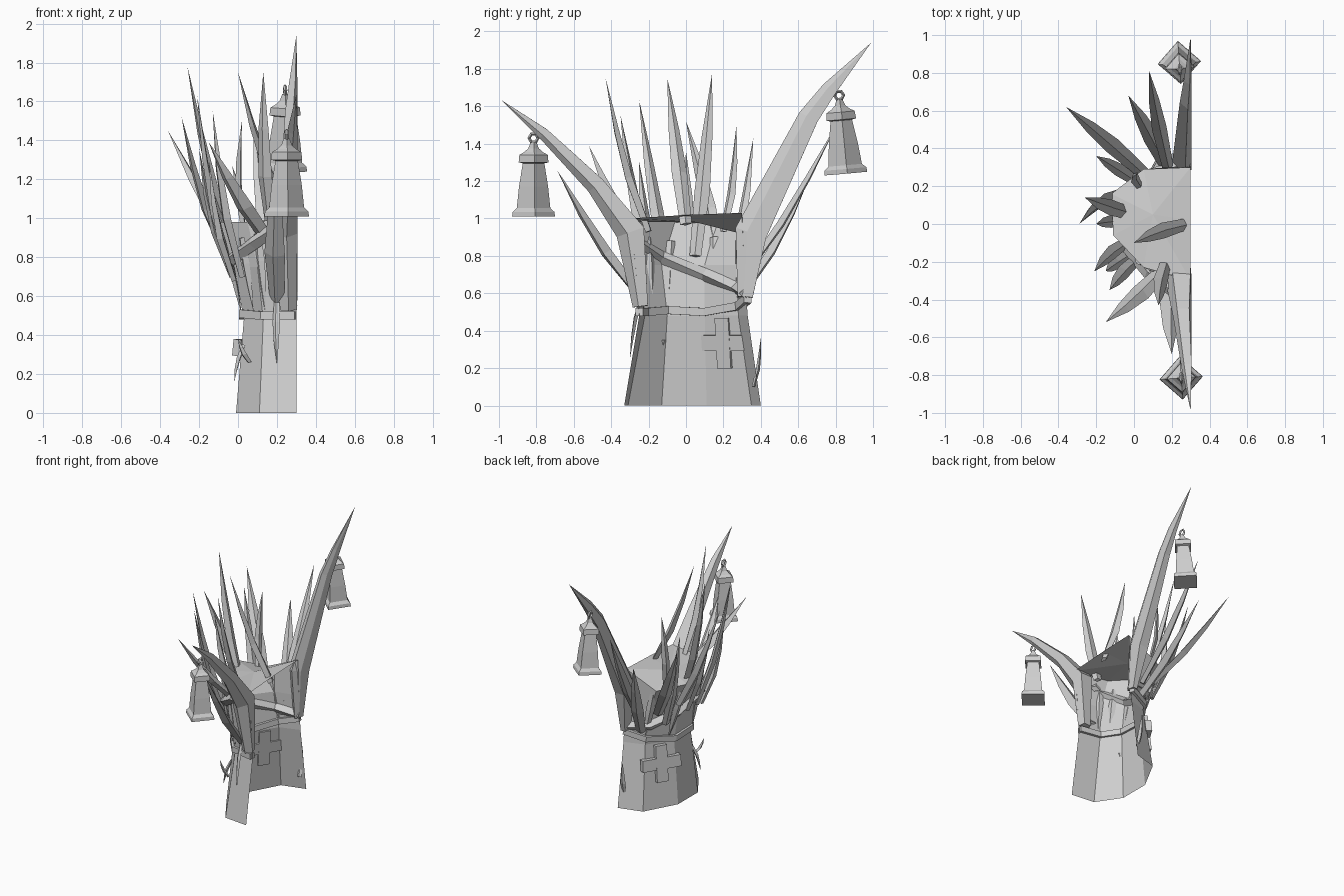
import bpy, bmesh, math
from mathutils import Vector, Matrix

cube = bpy.data.objects.get("Cube")
if cube:
    bpy.data.objects.remove(cube, do_unlink=True)

bark = bpy.data.materials.new("pale_grey")
bark.use_nodes = True
bark.diffuse_color = (0.62, 0.62, 0.62, 1)
bark.node_tree.nodes["Principled BSDF"].inputs["Base Color"].default_value = (0.62, 0.62, 0.62, 1)

CUT = 0.305  # the trunk is sliced open along this plane


def add_object(name, bm):
    bmesh.ops.recalc_face_normals(bm, faces=bm.faces)
    mesh = bpy.data.meshes.new(name)
    bm.to_mesh(mesh)
    bm.free()
    mesh.materials.append(bark)
    obj = bpy.data.objects.new(name, mesh)
    bpy.context.collection.objects.link(obj)
    return obj


def tube(name, path, radii, sides=4, flat=1.0, out=None, clamp=False, turn=0.0):
    """Faceted limb swept along a path; radius 0 makes a point."""
    bm = bmesh.new()
    pts = [Vector(p) for p in path]
    rings = []
    for i, p in enumerate(pts):
        d = (pts[min(i + 1, len(pts) - 1)] - pts[max(i - 1, 0)]).normalized()
        o = Vector(out) if out else Vector((p.x - 0.3, p.y, 0.0))
        side = d.cross(o).normalized()
        up = side.cross(d)
        ring = []
        for k in range(sides if radii[i] else 1):
            a = turn + math.tau * k / sides
            v = p + radii[i] * (side * math.cos(a) + up * math.sin(a) * flat)
            if clamp:
                v.x = min(v.x, CUT)
            ring.append(bm.verts.new(v))
        rings.append(ring)
    for a, b in zip(rings, rings[1:]):
        for k in range(sides):
            j = (k + 1) % sides
            if len(b) == 1:
                bm.faces.new((a[k], a[j], b[0]))
            else:
                bm.faces.new((a[k], a[j], b[j], b[k]))
    for end in (rings[0], rings[-1]):
        if len(end) > 2:
            bm.faces.new(end)
    return add_object(name, bm)


# Hollow half trunk with a dipping lid, open on the cut side
outline = {
    0.0: [(.3, .4), (.12, .35), (-.01, .11), (-.01, -.13), (.11, -.31), (.3, -.33)],
    0.48: [(.3, .33), (.15, .28), (.03, .1), (.03, -.1), (.13, -.22), (.3, -.25)],
    0.75: [(.3, .31), (.12, .27), (-.01, .1), (-.02, -.13), (.1, -.25), (.3, -.27)],
    1.0: [(.3, .3), (.05, .29), (-.12, .16), (-.11, -.06), (.05, -.23), (.3, -.3)],
}
bm = bmesh.new()
levels = [[bm.verts.new((x, y, z)) for x, y in ring] for z, ring in outline.items()]
for low, high in zip(levels, levels[1:]):
    for k in range(5):
        bm.faces.new((low[k], low[k + 1], high[k + 1], high[k]))
for vert, height in zip(levels[-1], (1.03, .92, .97, .98, .98, 1.0)):
    vert.co.z = height
top = levels[-1] + [bm.verts.new((0.3, 0.02, 1.02))]
hub = bm.verts.new((0.1, 0.05, 0.98))
for k in range(len(top)):
    bm.faces.new((top[k], top[(k + 1) % len(top)], hub))
add_object("trunk", bm)

# Vines round the waist and across the hollow
waist = [(x - .005, y, z) for (x, y), z in zip(outline[0.48], (.57, .53, .5, .51, .5, .5))]
tube("waist_vine", waist, [.03] * 6, 4, clamp=True, turn=math.pi / 4)
tube("slanting_vine",
     [(.3, .32, .6), (.12, .27, .63), (-.0, .1, .7), (-.03, -.13, .79), (.08, -.26, .87), (.22, -.36, .97)],
     [.035] * 6, 4, clamp=True)

# Two great branches that carry the lanterns
tube("tall_branch",
     [(.29, .32, .58), (.27, .355, .92), (.285, .66, 1.54), (.295, .77, 1.69), (.3, .99, 1.94)],
     [.045, .095, .06, .045, 0], 5, flat=.75, out=(-1, 0, 0), clamp=True)
tube("low_branch",
     [(.26, -.24, .53), (.25, -.29, .93), (.26, -.48, 1.18), (.285, -.76, 1.455), (.3, -.99, 1.635)],
     [.045, .085, .055, .034, 0], 5, out=(-1, 0, 0), clamp=True)


# Sharp blades: base, tip, half width
def blade(name, base, tip, width, sag=0.03):
    b, t = Vector(base), Vector(tip)
    outward = Vector((b.x - 0.3, b.y, 0)).normalized()
    path = [b, b.lerp(t, .35) + outward * sag, b.lerp(t, .65) + outward * sag * .8, t]
    tube(name, path, [width * .75, width, width * .7, 0], 4, flat=0.55)


blades = [
    ((.05, .27, .74), (-.36, .62, 1.45), .045),
    ((.18, .3, .68), (.08, .81, 1.51), .04),
    ((.18, .29, .58), (-.03, .68, 1.27), .045),
    ((.02, .22, .65), (-.2, .36, 1.43), .035),
    ((.03, .2, .93), (.02, .27, 1.5), .028),
    ((-.06, .17, .8), (-.29, .0, 1.52), .04),
    ((.0, .05, .8), (-.26, .14, 1.78), .042),
    ((-.03, .02, .7), (-.2, .0, 1.36), .035),
    ((.28, .0, .97), (.0, -.1, 1.75), .042),
    ((-.03, -.09, .7), (-.21, -.25, 1.63), .038),
    ((.02, -.18, .7), (-.13, -.35, 1.55), .038),
    ((.16, -.24, .88), (-.15, -.52, 1.39), .05),
    ((.17, -.2, .93), (.13, -.43, 1.75), .04),
    ((.2, -.24, .58), (.2, -.69, 1.26), .055),
    ((-.02, -.16, .68), (-.15, -.25, 1.3), .035),
]
for n, (base, tip, width) in enumerate(blades):
    blade(f"blade_{n + 1}", base, tip, width)

# Slim roots running down the outside, joined to the blades
roots = [((-.06, -.08, .88), (.02, -.1, .5)), ((.02, -.2, .9), (.08, -.18, .52)),
         ((.1, -.26, .92), (.14, -.23, .52)), ((-.07, .15, .9), (.05, .15, .5)),
         ((.08, .28, .9), (.16, .28, .5))]
for n, (base, tip) in enumerate(roots):
    blade(f"root_{n + 1}", base, tip, .03, 0.0)

# Small thorns on the lower trunk
thorns = [((.2, -.24, .58), (.2, -.3, .25)), ((.27, .36, .1), (.26, .4, .36)),
          ((.06, -.2, .26), (.0, -.22, .38)), ((.03, -.12, .35), (-.02, -.15, .16))]
for n, (base, tip) in enumerate(thorns):
    blade(f"thorn_{n + 1}", base, tip, .02, 0.01)

# Raised cross on the trunk wall
bm = bmesh.new()
for size in ((.29, .045, .085), (.085, .047, .27)):
    bmesh.ops.create_cube(bm, size=1, matrix=Matrix.Diagonal((*size, 1)))
cross = add_object("wall_cross", bm)
cross.location = (.068, .208, .335)
cross.rotation_euler = (math.radians(6), 0, math.atan2(.2, .122))


# Lanterns: square stepped profile (radius, height) plus a hanging ring
def lantern(name, place, tilt):
    profile = [(.115, 0), (.112, .025), (.09, .045), (.078, .16), (.058, .285),
               (.08, .29), (.076, .33), (.05, .345), (.028, .365), (.015, .4)]
    body = tube(name + "_body", [(0, 0, z) for r, z in profile],
                [r for r, z in profile], 4, out=(0, -1, 0))
    bm = bmesh.new()
    hoop, n, m = [], 6, 4
    for i in range(n):
        a = math.tau * i / n
        reach = [.024 + .009 * math.cos(math.tau * j / m) for j in range(m)]
        hoop.append([bm.verts.new((.009 * math.sin(math.tau * j / m), math.cos(a) * reach[j],
                                   .42 + math.sin(a) * reach[j])) for j in range(m)])
    for i in range(n):
        a, b = hoop[i], hoop[(i + 1) % n]
        for j in range(m):
            bm.faces.new((a[j], a[(j + 1) % m], b[(j + 1) % m], b[j]))
    ring = add_object(name + "_ring", bm)
    for part in (body, ring):
        part.location = place
        part.rotation_euler = (tilt, 0, math.radians(4))


lantern("low_lantern", (.25, -.815, 1.01), 0)
lantern("high_lantern", (.24, .855, 1.24), math.radians(5))
